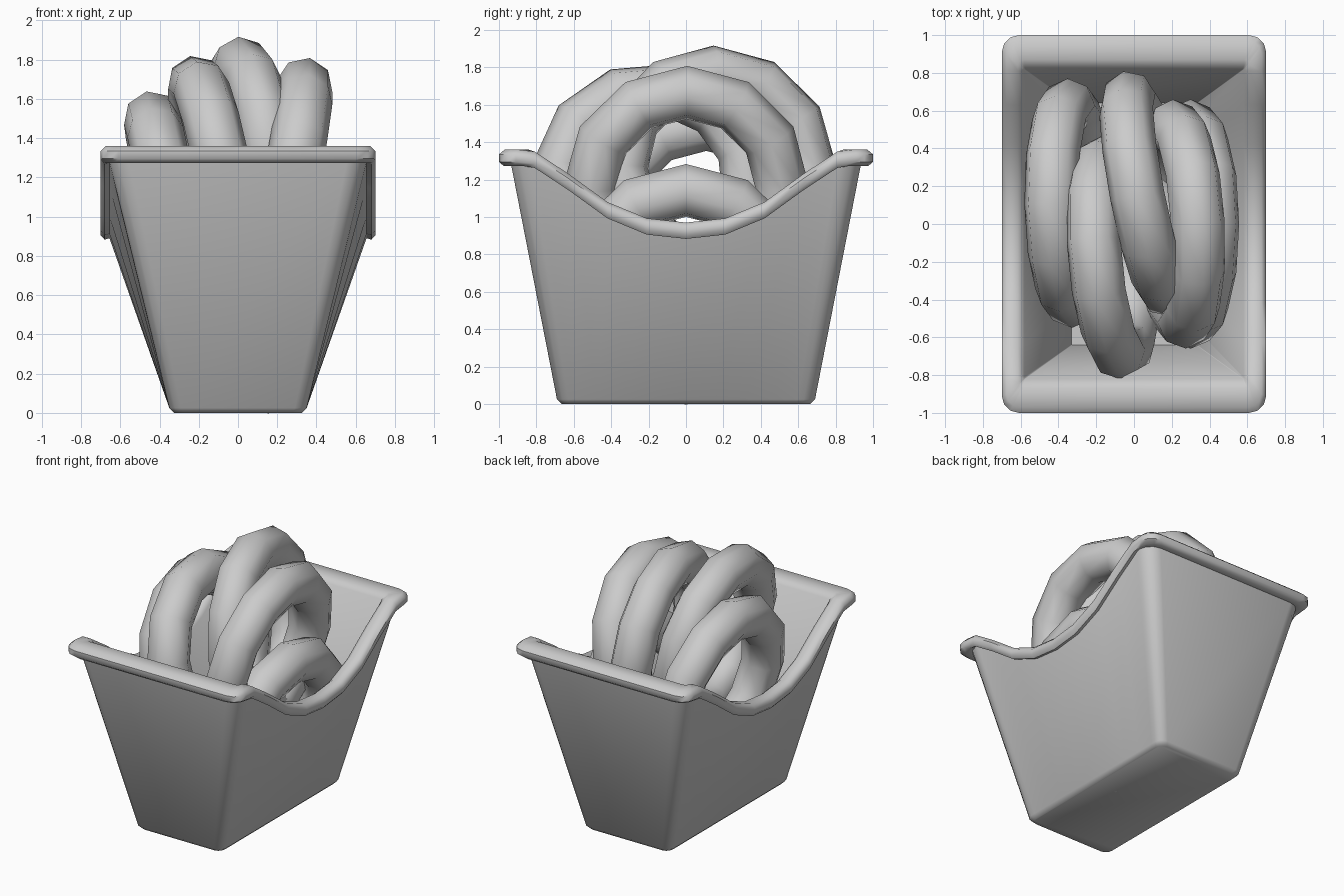
import bpy, bmesh, math
from mathutils import Matrix

if "Cube" in bpy.data.objects:
    bpy.data.objects.remove(bpy.data.objects["Cube"])

SIDE_Y = [0.0, 0.21, 0.42, 0.63, 0.81]      # stations along the dipped sides
DROP = [0.39, 0.367, 0.28, 0.128, 0.01]     # how far the rim dips at each


def outline(hx, hy, z, r, dips):
    """Rounded rectangle; on rim loops the long sides sag."""
    scale = 1.0 if dips else hy / 0.935
    half = [(y * scale, d if dips else 0.0) for y, d in zip(SIDE_Y, DROP)]
    side = [(-y, d) for y, d in half[:0:-1]] + half
    pts = []

    def corner(sx, sy, start):
        for k in range(4):
            a = math.radians(start + 30 * k)
            pts.append((sx * (hx - r) + r * math.cos(a),
                        sy * (hy - r) + r * math.sin(a), z))

    pts += [(hx, y, z - d) for y, d in side]
    corner(1, 1, 0)
    corner(-1, 1, 90)
    pts += [(-hx, -y, z - d) for y, d in side]
    corner(-1, -1, 180)
    corner(1, -1, 270)
    return pts


# Carton: tapered outer wall, rolled rim, inner wall and floor
loops = [
    (0.325, 0.665, 0.0, 0.05, False),
    (0.35, 0.69, 0.025, 0.06, False),
    (0.655, 0.935, 1.28, 0.10, True),
    (0.68, 0.975, 1.273, 0.10, True),
    (0.70, 1.0, 1.295, 0.09, True),
    (0.70, 1.0, 1.335, 0.09, True),
    (0.675, 0.97, 1.36, 0.07, True),
    (0.615, 0.87, 1.36, 0.03, True),
    (0.58, 0.82, 1.33, 0.004, True),
    (0.33, 0.64, 0.03, 0.004, False),
]
bm = bmesh.new()
rings = [[bm.verts.new(p) for p in outline(*l)] for l in loops]
n = len(rings[0])
for a, b in zip(rings, rings[1:]):
    for i in range(n):
        j = (i + 1) % n
        bm.faces.new((a[i], a[j], b[j], b[i]))
bm.faces.new(rings[0][::-1])
bm.faces.new(rings[-1])
bmesh.ops.recalc_face_normals(bm, faces=bm.faces)
mesh = bpy.data.meshes.new("carton")
bm.to_mesh(mesh)
bm.free()
carton = bpy.data.objects.new("carton", mesh)
bpy.context.collection.objects.link(carton)
bpy.context.view_layer.objects.active = carton
carton.select_set(True)
bpy.ops.object.shade_smooth_by_angle(angle=math.radians(50))


# Fried rings: same torus, leaning sideways, turned and rolled
def fried_ring(name, loc, lean, yaw, roll):
    bpy.ops.mesh.primitive_torus_add(major_segments=12, minor_segments=8,
                                     major_radius=0.515, minor_radius=0.145)
    ob = bpy.context.object
    ob.name = name
    rad = math.radians
    ob.matrix_world = (Matrix.Translation(loc) @ Matrix.Rotation(rad(yaw), 4, 'Z')
                       @ Matrix.Rotation(rad(lean), 4, 'Y')
                       @ Matrix.Rotation(rad(roll), 4, 'X')
                       @ Matrix.Rotation(rad(90), 4, 'Y'))
    bpy.ops.object.shade_smooth()


fried_ring("ring_left", (-0.34, 0.11, 0.99), -11, 1, 0)
fried_ring("ring_mid_left", (-0.11, -0.17, 1.18), -11, 5, 20)
fried_ring("ring_centre", (0.07, 0.16, 1.26), -6, 11, 0)
fried_ring("ring_right", (0.24, 0.0, 1.16), 11, 3, 0)
fried_ring("ring_low_right", (0.30, 0.0, 0.64), 13, 0, 0)
